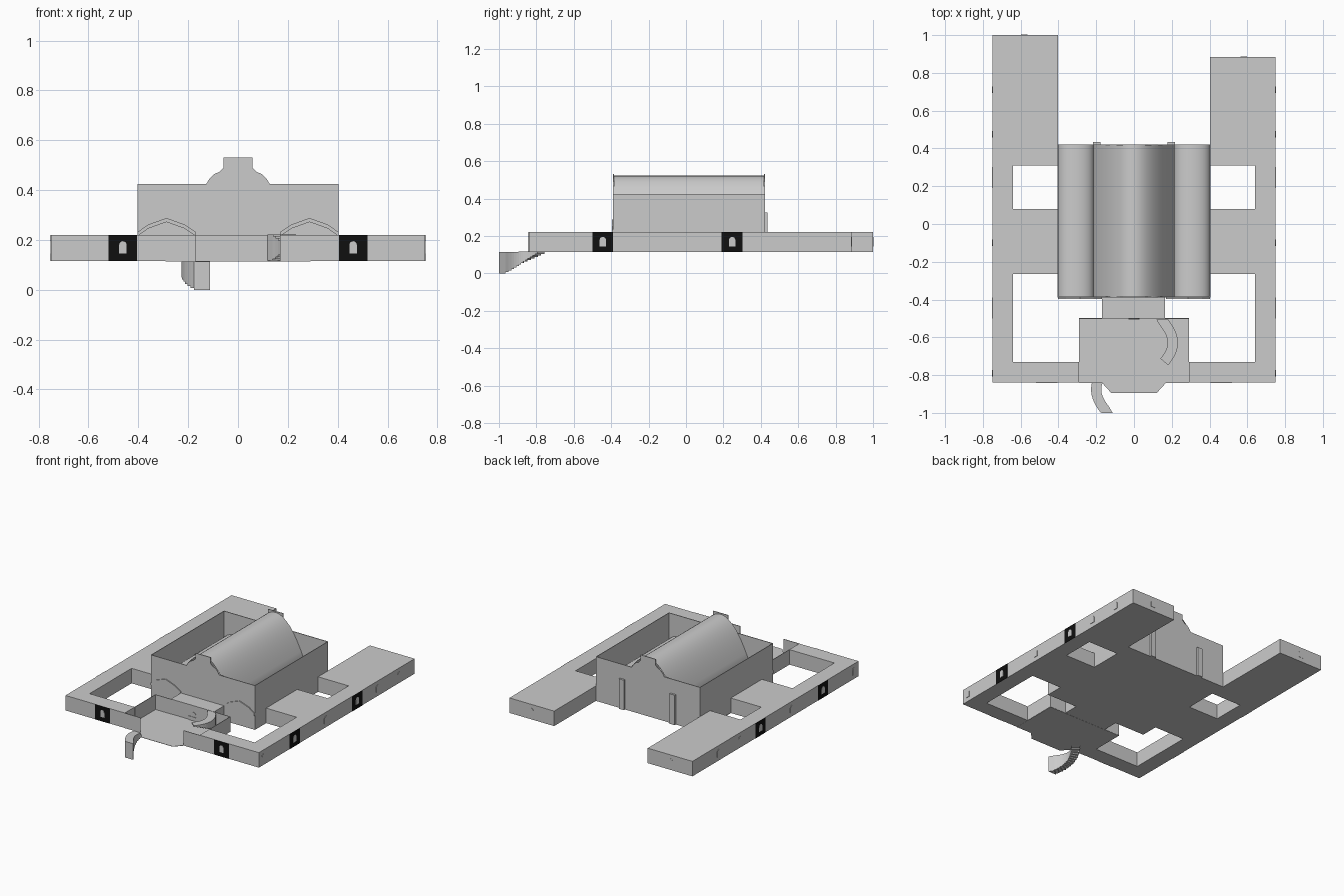
import bpy, bmesh, math
from mathutils import Vector

if "Cube" in bpy.data.objects:
    bpy.data.objects.remove(bpy.data.objects["Cube"])

Z0, Z1 = 0.115, 0.22   # level of the court and of the wing roofs


def material(name, v):
    m = bpy.data.materials.new(name)
    m.diffuse_color = (v, v, v, 1)
    m.use_nodes = True
    m.node_tree.nodes["Principled BSDF"].inputs["Base Color"].default_value = m.diffuse_color
    return m


BLACK, WHITE = material("black", 0.005), material("pale", 0.9)


def finish(name, bm, mat=None, smooth=False):
    bmesh.ops.recalc_face_normals(bm, faces=bm.faces)
    me = bpy.data.meshes.new(name)
    bm.to_mesh(me)
    bm.free()
    ob = bpy.data.objects.new(name, me)
    bpy.context.collection.objects.link(ob)
    if mat:
        me.materials.append(mat)
    if smooth:
        for p in me.polygons:
            p.use_smooth = True
    return ob


def prism(name, pts, vec, mat=None):
    """Extrude a flat outline of 3D points along vec."""
    bm = bmesh.new()
    f = bm.faces.new([bm.verts.new(p) for p in pts])
    r = bmesh.ops.extrude_face_region(bm, geom=[f], use_keep_orig=True)
    bmesh.ops.translate(bm, vec=vec, verts=[v for v in r["geom"] if isinstance(v, bmesh.types.BMVert)])
    return finish(name, bm, mat)


def flat(name, xy, z0, z1):
    return prism(name, [(x, y, z0) for x, y in xy], (0, 0, z1 - z0))


def box(name, x0, x1, y0, y1, z0, z1):
    return flat(name, [(x0, y0), (x1, y0), (x1, y1), (x0, y1)], z0, z1)


def upright(name, xz, y0, y1):
    return prism(name, [(x, y0, z) for x, z in xz], (0, y1 - y0, 0))


def wall_panel(name, centre, along, out, half, z0, z1, depth, mat, arched=False):
    """Thin plate on a wall; arched plates get a round head."""
    a, o, c = Vector(along), Vector(out), Vector(centre)
    uv = [(-half, z0), (half, z0)]
    if arched:
        uv += [(half * math.cos(t * math.pi / 8), z1 - half + half * math.sin(t * math.pi / 8)) for t in range(9)]
    else:
        uv += [(half, z1), (-half, z1)]
    return prism(name, [c + a * u + Vector((0, 0, z)) for u, z in uv], o * depth, mat)


def vault(name, xz, y0, y1):
    bm = bmesh.new()
    rows = [[bm.verts.new((x, y, z)) for x, z in xz] for y in (y0, y1)]
    for i in range(len(xz) - 1):
        bm.faces.new((rows[0][i], rows[0][i + 1], rows[1][i + 1], rows[1][i]))
    return finish(name, bm, smooth=True)


def stair(name, tall_end, sign, top, drop):
    """Curved flight with a flat top and a stepped underside."""
    p = [Vector(q) for q in ((0, 0), (0.075, -0.085), (0.08, -0.15), (0.015, -0.225))]
    n, w = 14, 0.027
    L, R = [], []
    for i in range(n + 1):
        t = i / n
        s = 1 - t
        c = p[0]*s**3 + p[1]*3*s*s*t + p[2]*3*s*t*t + p[3]*t**3
        d = (p[1]-p[0])*s*s + (p[2]-p[1])*2*s*t + (p[3]-p[2])*t*t
        nrm = Vector((-d.y, d.x)).normalized()
        if i == 0:
            nrm = Vector((1, 0))
        for side, k in ((L, -w), (R, w)):
            q = (c + nrm * k) * sign + Vector(tall_end)
            side.append((q.x, q.y))
    bm = bmesh.new()

    def quad(*v):
        bm.faces.new([bm.verts.new(q) for q in v])
    for i in range(n):
        b = top - drop * (1 - i / n)
        b2 = top - drop * (1 - (i + 1) / n)
        for s in (L, R):
            quad((*s[i], b), (*s[i+1], b), (*s[i+1], top), (*s[i], top))
        for z in (b, top):
            quad((*L[i], z), (*R[i], z), (*R[i+1], z), (*L[i+1], z))
        quad((*L[i+1], b), (*R[i+1], b), (*R[i+1], b2), (*L[i+1], b2))
    quad((*L[0], top - drop), (*R[0], top - drop), (*R[0], top), (*L[0], top))
    bmesh.ops.remove_doubles(bm, verts=bm.verts, dist=1e-5)
    return finish(name, bm)


# wings, their dark window panels and the walls around the court
for s, end, side in ((-1, 1.0, "left"), (1, 0.885, "right")):
    out = [(.75, end), (.403, end), (.403, .31), (.64, .31), (.64, .08), (.403, .08), (.403, -.265),
           (.64, -.265), (.64, -.73), (.29, -.73), (.29, -.84), (.75, -.84)]
    flat(f"{side}_wing", [(s * x, y) for x, y in out], Z0, Z1)
    box(f"{side}_court_wall", *sorted((s * .288, s * .292)), -.73, -.5, Z0, Z1)
    box(f"{side}_court_back", *sorted((s * .165, s * .29)), -.502, -.498, Z0, Z1)
    box(f"{side}_court_front", *sorted((s * .168, s * .29)), -.842, -.838, Z0, Z1)
    xdir, ydir = (1, 0, 0), (0, 1, 0)
    wall_panel(f"{side}_front_panel", (s * .462, -.84, 0), xdir, (0, -1, 0), .057, Z0, Z1, .002, BLACK)
    wall_panel(f"{side}_front_window", (s * .462, -.84, 0), xdir, (0, -1, 0), .015, .145, .195, .003, WHITE, True)
    for y in (-.445, .247):
        wall_panel(f"{side}_side_panel", (s * .75, y, 0), ydir, (s, 0, 0), .056, Z0, Z1, .002, BLACK)
    for y in (-.79, -.445, -.1, .247, .475, .71):
        mat = WHITE if y in (-.79, -.445, .247) else None
        wall_panel(f"{side}_side_window", (s * .75, y, 0), ydir, (s, 0, 0), .017, .145, .195, .003, mat, True)
    wall_panel(f"{side}_end_window", (s * .58, end, 0), xdir, (0, 1, 0), .017, .145, .195, .002, None, True)

# court floor and the link to the hall
flat("court_floor", [(-.29, -.5), (-.29, -.84), (-.17, -.84), (-.12, -.895), (.12, -.895), (.17, -.84),
                     (.29, -.84), (.29, -.5)], Z0 - .001, Z0 + .001)
box("entrance_block", -.17, .165, -.5, -.385, Z0, Z1)
wall_panel("entrance_door", (0, -.5, 0), (1, 0, 0), (0, -1, 0), .03, Z0, .175, .002, None, True)
box("door_step", -.03, .03, -.505, -.5, Z0, .142)

# open-topped hall: floor, side walls and stepped gables
box("hall_floor", -.405, .403, -.385, .42, Z0, Z0 + .004)
for s, side in ((-1, "left"), (1, "right")):
    box(f"hall_{side}_wall", *sorted((s * .404, s * .400)), -.385, .42, Z0, .425)
half = [(.404, Z0), (.404, .425), (.127, .425), (.115, .445), (.098, .463), (.075, .473), (.058, .49), (.058, .53)]
gable = half + [(-x, z) for x, z in reversed(half)]
upright("front_gable", gable, -.389, -.384)
upright("back_gable", gable, .417, .422)

# nave vault and lower aisle vaults
xs = [-.215 + .43 * i / 24 for i in range(25)]
vault("nave_vault", [(-.215, Z1)] + [(x, .522 - 5.6 * x * x) for x in xs] + [(.215, Z1)], -.384, .417)
for s, side in ((-1, "left"), (1, "right")):
    arc = [(s * (.308 - .095 * math.cos(math.pi * i / 16)), Z1 + .06 * math.sin(math.pi * i / 16)) for i in range(17)]
    vault(f"{side}_aisle_vault", arc, -.384, .417)
    # arched hood on the front and buttress on the back
    top = [(.403, .232), (.36, .262), (.287, .288), (.215, .262), (.17, .232)]
    hood = top + [(x, z - .016) for x, z in reversed(top)]
    upright(f"{side}_hood", [(s * x, z) for x, z in hood], -.396, -.385)
    box(f"{side}_buttress", *sorted((s * .177, s * .217)), .42, .435, Z0, .325)

# curved stairs
stair("court_stair", (.145, -.505), 1, Z1 + .001, .104)
stair("lower_stair", (-.14, -1.0), -1, Z0 - .002, .113)
